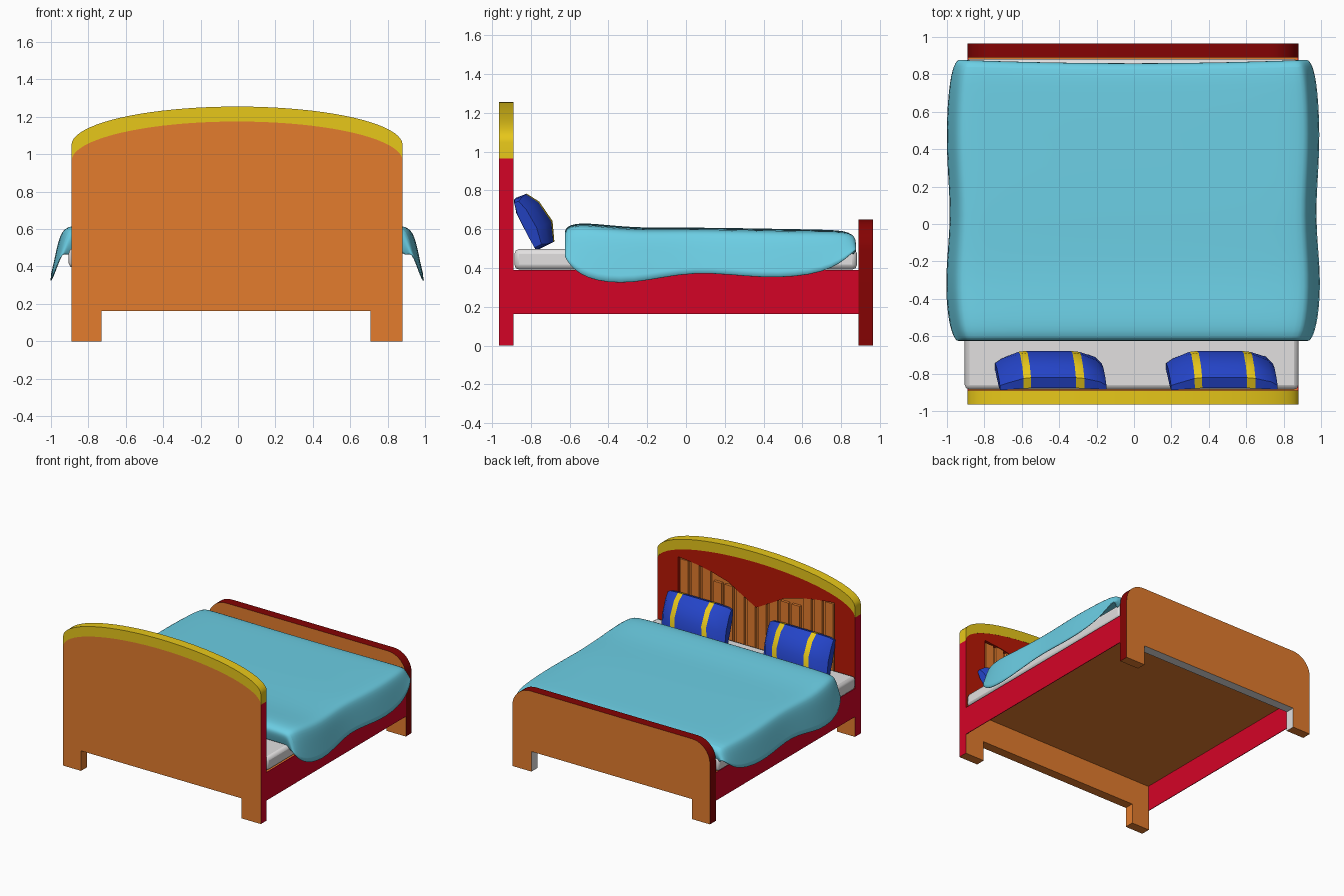
import bpy, bmesh, math
from mathutils import Vector

if "Cube" in bpy.data.objects:
    bpy.data.objects.remove(bpy.data.objects["Cube"])

CX = -0.005   # centre line of the bed frame
HW = 0.885    # half width of the frame


def mat(name, r, g, b):
    lin = [((c / 255 + 0.055) / 1.055) ** 2.4 if c > 10 else c / 255 / 12.92 for c in (r, g, b)]
    m = bpy.data.materials.new(name)
    m.diffuse_color = (*lin, 1)
    m.use_nodes = True
    m.node_tree.nodes["Principled BSDF"].inputs["Base Color"].default_value = m.diffuse_color
    return m


ORANGE = mat("orange wood", 227, 124, 45)
CRIMSON = mat("crimson", 212, 3, 38)
DARK = mat("dark red", 132, 3, 3)
RED = mat("brick red", 186, 24, 5)
YELLOW = mat("yellow", 232, 200, 26)
GREY = mat("light grey", 226, 224, 224)
TEAL = mat("turquoise", 108, 207, 229)
BLUE = mat("blue", 36, 68, 200)


def build(name, verts, faces, mats, rule=None):
    me = bpy.data.meshes.new(name)
    me.from_pydata([Vector(v) for v in verts], [], faces)
    bm = bmesh.new()
    bm.from_mesh(me)
    bmesh.ops.recalc_face_normals(bm, faces=bm.faces)
    bm.to_mesh(me)
    bm.free()
    for m in mats:
        me.materials.append(m)
    if rule:
        for p in me.polygons:
            p.material_index = rule(p.normal, p.center)
    ob = bpy.data.objects.new(name, me)
    bpy.context.collection.objects.link(ob)
    return ob


def prism(name, pts, y0, y1, mats, rule=None):
    """Extrude an x-z outline from y0 to y1."""
    n = len(pts)
    verts = [(CX + x, y, z) for y in (y0, y1) for x, z in pts]
    faces = [list(range(n)), list(range(2 * n - 1, n - 1, -1))]
    faces += [[i, (i + 1) % n, n + (i + 1) % n, n + i] for i in range(n)]
    return build(name, verts, faces, mats, rule)


def box(name, x0, x1, y0, y1, z0, z1, m):
    return prism(name, [(x0, z0), (x1, z0), (x1, z1), (x0, z1)], y0, y1, [m])


def arch(base, rise, n=40):
    """Elliptical arch from right to left."""
    return [(HW * math.cos(math.pi * i / n), base + rise * math.sin(math.pi * i / n)) for i in range(n + 1)]


LEGS = [(-HW, 0), (-HW + .16, 0), (-HW + .16, .162), (HW - .172, .162), (HW - .172, 0), (HW, 0)]


def smooth(ob, deg=35):
    bpy.context.view_layer.objects.active = ob
    for o in bpy.context.selected_objects:
        o.select_set(False)
    ob.select_set(True)
    bpy.ops.object.shade_smooth_by_angle(angle=math.radians(deg))


def side_rule(n, c):
    # crimson on the outer side edges
    return 1 if abs(n.x) > .9 and abs(c.x - CX) > HW - .01 else 0


# Headboard: back layer, lower inner strip, scalloped frame and yellow cap
prism("headboard_panel", LEGS + arch(.965, .21), -.965, -.918, [ORANGE, CRIMSON], side_rule)
prism("headboard_base", LEGS + [(HW, .39), (-HW, .39)], -.918, -.89, [ORANGE, CRIMSON], side_rule)
half = [(.70, 1.035), (.55, 1.02), (.41, .995), (.25, .95), (.155, .895), (0, .81)]
scallop = [(-x, z) for x, z in half] + half[-2::-1]
frame = [(HW, .39)] + arch(.965, .21) + [(-HW, .39), (-.70, .39)] + scallop + [(.70, .39)]
prism("headboard_frame", frame, -.918, -.89, [RED, CRIMSON], side_rule)
cap = prism("headboard_cap", arch(1.05, .205) + arch(.965, .21)[::-1], -.965, -.889, [YELLOW])
smooth(cap)

# Raised slats, leaving grooves between them
for i in range(14):
    x = -.65 + i * .1
    top = 1.02 if abs(x) > .4 else .92
    box("slat", x - .036, x + .036, -.918, -.896, .39, top, ORANGE)

# Footboard with rounded top corners
R = .16
quarter = [(HW - R + R * math.cos(a * math.pi / 20), .65 - R + R * math.sin(a * math.pi / 20)) for a in range(11)]


def foot_rule(n, c):
    # 0 broad faces and feet, 1 outer edge, 2 leg cutout
    if abs(n.y) > .5:
        return 0
    if c.z > .2 or abs(c.x - CX) > HW - .01:
        return 1
    return 2 if c.z > .01 else 0


foot = prism("footboard", LEGS + quarter + [(-x, z) for x, z in quarter[::-1]], .89, .965,
             [ORANGE, DARK, GREY], foot_rule)
smooth(foot)

# Side rails and base
for s in (-1, 1):
    a, b = sorted((s * HW, s * (HW - .005)))
    box("side_rail", a, b, -.89, .89, .162, .39, CRIMSON)
box("bed_base", -HW + .005, HW - .005, -.89, .89, .37, .39, ORANGE)

# Mattress
mattress = box("mattress", -.9, .885, -.885, .882, .392, .498, GREY)
bev = mattress.modifiers.new("bevel", 'BEVEL')
bev.width, bev.segments = .025, 2
smooth(mattress)

# Blanket: stations along y of (y, top z, half width, hem z)
stations = [(-.60, .49, .905, .46), (-.625, .57, .93, .47), (-.62, .615, .95, .44), (-.53, .635, .985, .34),
            (-.28, .602, 1.005, .31), (.04, .607, .965, .395), (.4, .60, 1.0, .34), (.73, .595, .985, .37),
            (.84, .588, .955, .48), (.862, .54, .925, .5), (.84, .48, .905, .47)]
section = [(0, 0), (.5, 0), (.9, .02), (.945, .1), (.972, .5), (1, 1)]
section = [(-a, b) for a, b in section[:0:-1]] + section
verts = []
for y, top, hw, hem in stations:
    for a, b in section:
        foot_edge = .02 * a * a if y > .8 else 0
        verts.append((CX + hw * a, y + foot_edge, top + (hem - top) * b))
w = len(section)
faces = [[r * w + c, r * w + c + 1, (r + 1) * w + c + 1, (r + 1) * w + c]
         for r in range(len(stations) - 1) for c in range(w - 1)]
blanket = build("blanket", verts, faces, [TEAL])
sub = blanket.modifiers.new("subdivide", 'SUBSURF')
sub.levels = sub.render_levels = 2
sol = blanket.modifiers.new("thickness", 'SOLIDIFY')
sol.thickness, sol.offset = .006, 0
smooth(blanket, 60)

# Pillows: leaning lofted sections with a flat back, striped by position along x
profile = [(-.05, -.14), (.05, -.14), (.088, -.04), (.07, .08), (.03, .145), (-.03, .15), (-.062, .08), (-.06, -.05)]
cuts = [(-.285, .4, .9), (-.25, .6, .97), (-.16, .95, 1), (-.12, 1, 1), (.12, 1, 1),
        (.165, .95, 1), (.25, .7, .97), (.285, .4, .88)]
tilt = math.radians(26)
for side, px in (("left", -.445), ("right", .47)):
    verts = []
    for x, thick, tall in cuts:
        for d, h in profile:
            d, h = -.06 + (d + .06) * thick, h * tall
            verts.append((px + x + .1 * h, -.785 + d * math.cos(tilt) - h * math.sin(tilt),
                          .64 + d * math.sin(tilt) + h * math.cos(tilt)))
    k = len(profile)
    faces = [[r * k + i, r * k + (i + 1) % k, (r + 1) * k + (i + 1) % k, (r + 1) * k + i]
             for r in range(len(cuts) - 1) for i in range(k)]
    faces += [list(range(k)), list(range((len(cuts) - 1) * k, len(cuts) * k))]
    pillow = build("pillow_" + side, verts, faces, [BLUE, YELLOW],
                   lambda n, c: 1 if .115 < abs(c.x - px) < .175 and abs(n.x) < .8 else 0)
    smooth(pillow, 30)
